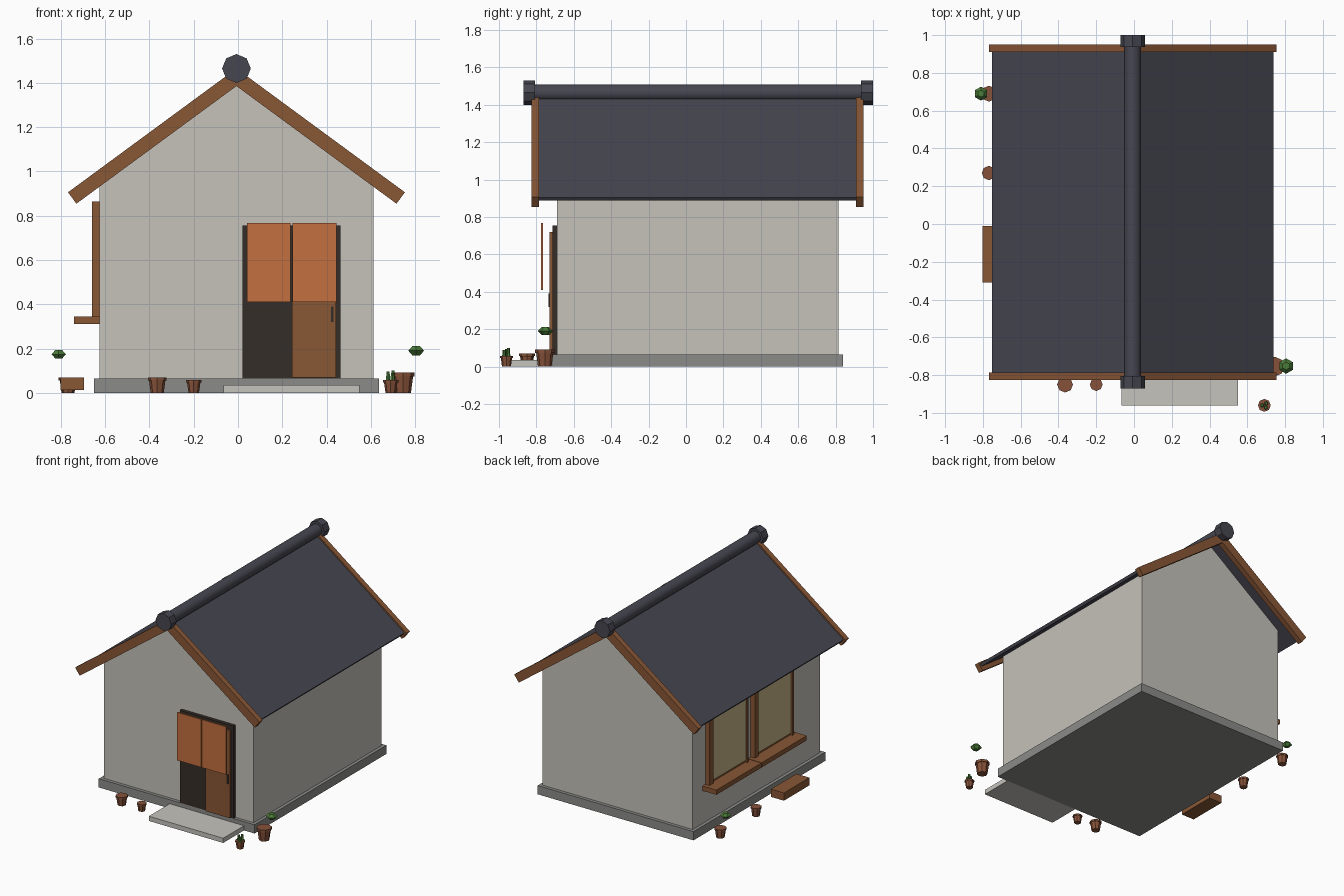
import bpy, math
from mathutils import Vector

if "Cube" in bpy.data.objects:
    bpy.data.objects.remove(bpy.data.objects["Cube"])

CX = -0.007          # centre line of the house
EAVE, SLOPE = 0.742, 0.735


def mat(name, r, g, b):
    m = bpy.data.materials.new(name)
    m.diffuse_color = (r, g, b, 1)
    m.use_nodes = True
    m.node_tree.nodes["Principled BSDF"].inputs["Base Color"].default_value = m.diffuse_color
    return m


PLASTER = mat("plaster", 0.56, 0.54, 0.49)
STONE = mat("foundation grey", 0.26, 0.26, 0.25)
SLAB = mat("pale stone", 0.56, 0.55, 0.51)
TILE = mat("roof slate", 0.062, 0.062, 0.082)
WOOD = mat("timber", 0.25, 0.095, 0.036)
CLOTH = mat("orange cloth", 0.55, 0.16, 0.05)
DARK = mat("dark timber", 0.036, 0.027, 0.021)
PANE = mat("paper pane", 0.56, 0.46, 0.24)
CLAY = mat("clay", 0.24, 0.085, 0.042)
LEAF = mat("leaf green", 0.07, 0.2, 0.04)


def mesh(name, verts, faces, m):
    me = bpy.data.meshes.new(name)
    me.from_pydata(verts, [], faces)
    me.materials.append(m)
    ob = bpy.data.objects.new(name, me)
    bpy.context.collection.objects.link(ob)
    return ob


def prism(name, profile, y0, y1, m):
    """Extrude a counter-clockwise xz profile along y."""
    n = len(profile)
    verts = [(x, y, z) for y in (y0, y1) for x, z in profile]
    faces = [list(range(n)), list(range(2 * n - 1, n - 1, -1))]
    faces += [[i, i + n, (i + 1) % n + n, (i + 1) % n] for i in range(n)]
    return mesh(name, verts, faces, m)


def box(name, x0, x1, y0, y1, z0, z1, m):
    return prism(name, [(x0, z0), (x1, z0), (x1, z1), (x0, z1)], y0, y1, m)


def cone(name, loc, r0, r1, h, m, sides=8, axis_y=False):
    """Tapered cylinder; loc is its centre."""
    bpy.ops.mesh.primitive_cone_add(vertices=sides, radius1=r0, radius2=r1, depth=h, location=loc,
                                    rotation=(math.pi / 2 if axis_y else 0, 0, 0))
    ob = bpy.context.object
    ob.name = name
    ob.data.materials.append(m)
    return ob


# Foundation, walls and gables
box("foundation", -0.65, 0.637, -0.715, 0.84, 0, 0.065, STONE)
box("walls", -0.625, 0.613, -0.69, 0.815, 0.065, 0.965, PLASTER)
prism("gable", [(-0.625, 0.965), (0.613, 0.965), (CX, 1.42)], -0.69, 0.815, PLASTER)
box("front_step", -0.065, 0.55, -0.96, -0.715, 0, 0.035, SLAB)

# Roof slopes and the timber rakes at both ends
apex = 0.88 + EAVE * SLOPE
angle = math.atan(SLOPE)
for side, label in ((-1, "left"), (1, "right")):
    def sloped(name, low, high, trim, y0, y1, m):
        # band along the slope, measured square to it
        d = Vector((side * math.cos(angle), -math.sin(angle)))
        n = Vector((side * math.sin(angle), math.cos(angle)))
        o = Vector((CX, apex))
        length = EAVE / math.cos(angle) + trim
        t = math.tan(angle)
        pts = [o + d * (low * -t) + n * low, o + d * length + n * low,
               o + d * length + n * high, o + d * (high * -t) + n * high]
        if side > 0:
            pts = [pts[0], pts[1], pts[2], pts[3]]
        else:
            pts = pts[::-1]
        prism(name, [tuple(p) for p in pts], y0, y1, m)

    sloped(label + "_roof_slope", 0, 0.022, -0.012, -0.79, 0.915, TILE)
    sloped(label + "_front_rake", -0.032, 0.032, 0, -0.825, -0.785, WOOD)
    sloped(label + "_back_rake", -0.032, 0.032, 0, 0.91, 0.95, WOOD)

# Ridge pole with octagonal end caps
ridge = cone("ridge_pole", (CX, 0.065, 1.464), 0.045, 0.045, 1.78, TILE, 12, True)
for label, y in (("front", -0.838), ("back", 0.968)):
    cone(label + "_ridge_cap", (CX, y, 1.465), 0.065, 0.065, 0.064, TILE, 8, True)

# Doorway, sliding door and split curtain
box("door_frame", 0.02, 0.463, -0.715, -0.685, 0.065, 0.755, DARK)
box("sliding_door", 0.243, 0.443, -0.73, -0.71, 0.068, 0.72, WOOD)
box("door_pull", 0.42, 0.432, -0.736, -0.728, 0.32, 0.39, DARK)
for label, x in (("left", 0.04), ("right", 0.246)):
    box(label + "_curtain", x, x + 0.198, -0.775, -0.765, 0.41, 0.768, CLOTH)

# Two windows with sills on the left wall
for label, y in (("back", 0.43), ("front", -0.105)):
    box(label + "_window_board", -0.642, -0.62, y - 0.22, y + 0.23, 0.345, 0.865, WOOD)
    box(label + "_window_pane", -0.648, -0.64, y - 0.21, y + 0.2, 0.36, 0.845, PANE)
    box(label + "_window_post", -0.66, -0.62, y + 0.19, y + 0.235, 0.345, 0.865, WOOD)
    box(label + "_thin_window_post", -0.66, -0.62, y - 0.225, y - 0.21, 0.345, 0.865, WOOD)
    box(label + "_window_head", -0.66, -0.62, y - 0.225, y + 0.235, 0.84, 0.865, WOOD)
    box(label + "_window_sill", -0.74, -0.62, y - 0.262, y + 0.268, 0.31, 0.345, WOOD)

# Wooden step below the windows
box("side_step", -0.802, -0.695, -0.31, -0.01, 0.012, 0.07, WOOD)

# Clay pots: x, y, rim radius, height
pots = [(-0.365, -0.85, 0.042, 0.07), (-0.2, -0.85, 0.034, 0.057),
        (0.745, -0.755, 0.052, 0.092), (0.69, -0.96, 0.034, 0.057),
        (-0.768, 0.69, 0.042, 0.07), (-0.768, 0.27, 0.038, 0.068)]
for i, (x, y, r, h) in enumerate(pots, 1):
    cone(f"pot_{i}", (x, y, h / 2), r * 0.7, r * 0.93, h, CLAY)
    cone(f"pot_rim_{i}", (x, y, h * 0.9), r, r, h * 0.2, CLAY)

# Leaf clumps and a little cactus
for i, (x, y, z, r) in enumerate([(0.805, -0.752, 0.19, 0.041), (-0.81, 0.69, 0.174, 0.037)], 1):
    for s in (-1, 1):
        wide, top = r, r * 0.5
        r0, r1 = (wide, top) if s > 0 else (top, wide)
        cone(f"leaf_clump_{i}_{'upper' if s > 0 else 'lower'}", (x, y, z + s * r * 0.25),
             r0, r1, r * 0.5, LEAF, 6)
for i, (dx, dy, h) in enumerate([(-0.012, 0, 0.04), (0.01, 0.01, 0.045), (0.008, -0.012, 0.035)], 1):
    cone(f"cactus_stem_{i}", (0.69 + dx, -0.96 + dy, 0.055 + h / 2), 0.011, 0.008, h, LEAF, 6)

# Round the ridge pole
bpy.ops.object.select_all(action='DESELECT')
ridge.select_set(True)
bpy.context.view_layer.objects.active = ridge
bpy.ops.object.shade_smooth_by_angle(angle=math.radians(40))
